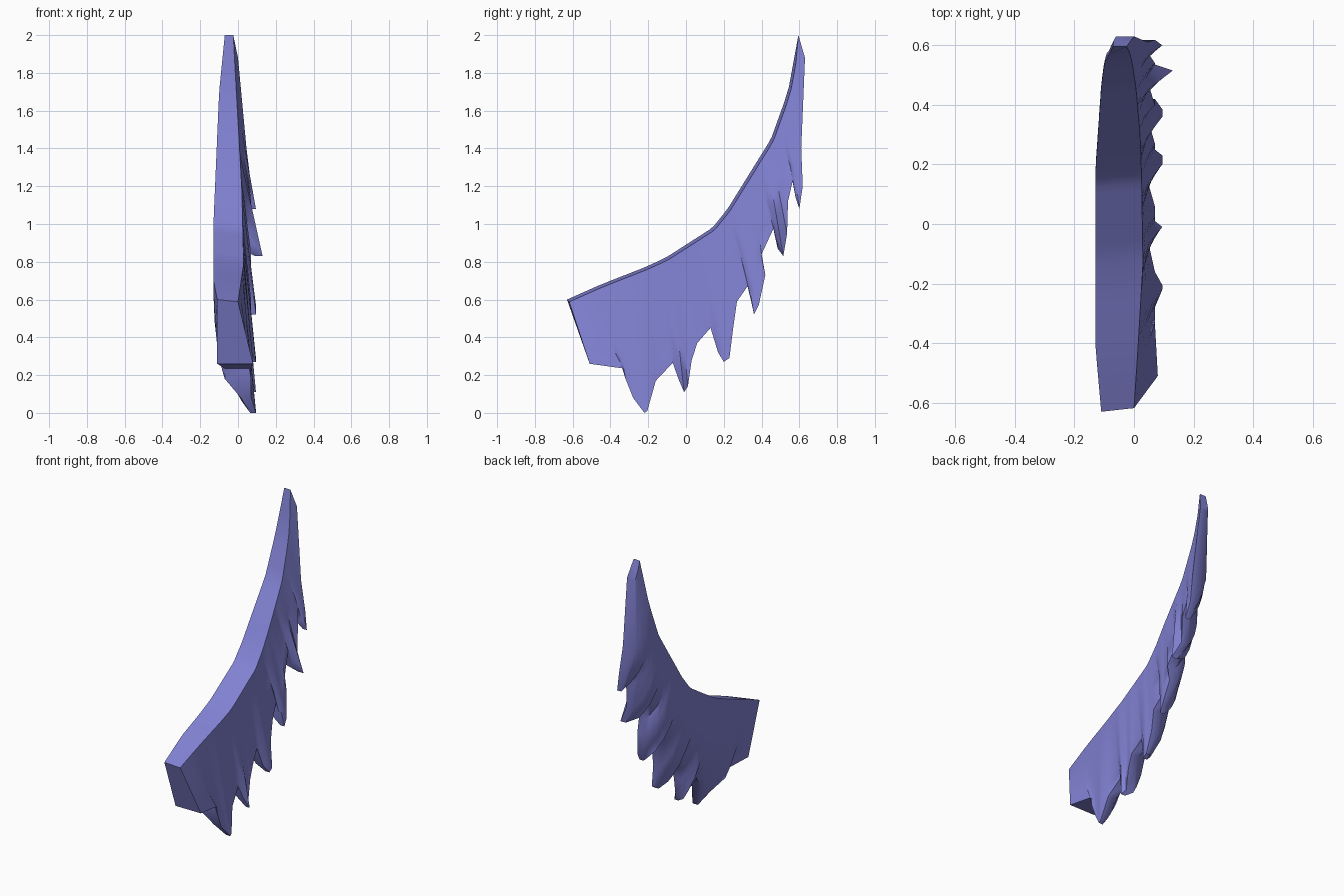
import bpy, bmesh, math

cube = bpy.data.objects.get("Cube")
if cube:
    bpy.data.objects.remove(cube, do_unlink=True)

# one flat colour
violet = bpy.data.materials.new("soft_violet")
violet.use_nodes = True
colour = (0.22, 0.22, 0.65, 1)
violet.diffuse_color = colour
violet.node_tree.nodes["Principled BSDF"].inputs["Base Color"].default_value = colour


def sample(curve, x):
    """Linear interpolation of a list of (x, value) pairs."""
    for (a, va), (b, vb) in zip(curve, curve[1:]):
        if x <= b:
            return va + (vb - va) * max(0, (x - a) / (b - a))
    return curve[-1][1]


# leading edge: y -> z, and its two x limits by height
leading = [(-.63, .6), (-.45, .68), (-.22, .77), (-.11, .82), (.14, .98),
           (.22, 1.08), (.45, 1.45), (.54, 1.7), (.595, 2)]
inner_x = [(.6, -.11), (.7, -.13), (1, -.13), (1.7, -.1), (2, -.07)]
outer_x = [(.6, 0), (.8, .03), (1.2, .02), (2, -.025)]

# trailing edge kinds: outer x, inner x
kinds = {"root": (.08, -.11), "thick": (.07, -.07), "notch": (.05, -.03),
         "edge": (.07, .015), "tip": (.095, .065), "far_tip": (.13, .09),
         "back": (.045, -.06), "end": (0, -.06)}

# trailing edge: kind, y, z in order from the front to the upper end
trailing = [
    ("root", -.51, .26), ("thick", -.33, .235),
    ("thick", -.32, .18), ("edge", -.28, .08), ("tip", -.22, 0), ("tip", -.205, .01),
    ("edge", -.16, .17), ("notch", -.07, .265),
    ("edge", -.04, .18), ("tip", -.01, .11), ("edge", .01, .14), ("edge", .03, .28),
    ("edge", .06, .37), ("notch", .13, .45),
    ("edge", .17, .32), ("tip", .2, .27), ("tip", .23, .29), ("edge", .25, .45),
    ("edge", .27, .59), ("notch", .34, .69),
    ("edge", .35, .57), ("tip", .36, .52), ("tip", .385, .57), ("edge", .42, .73),
    ("edge", .4, .84), ("notch", .465, .98),
    ("edge", .485, .87), ("far_tip", .515, .83), ("edge", .535, .95), ("edge", .54, .12 + 1),
    ("notch", .57, 1.25),
    ("edge", .58, 1.14), ("tip", .6, 1.08), ("edge", .618, 1.2), ("back", .61, 1.4),
    ("end", .63, 1.88)]

# where each rib starts on the leading edge, by trailing index
rib_start = [(0, -.63), (4, -.32), (9, -.1), (15, .1), (21, .25),
             (27, .41), (32, .52), (35, .595)]
steps = [0, .12, .35, .6, .78, .92, 1]

bm = bmesh.new()
rings = []
for i, (kind, by, bz) in enumerate(trailing):
    ty = sample(rib_start, i)
    tz = sample(leading, ty)
    out_low, in_low = kinds[kind]
    out_top, in_top = sample(outer_x, tz), sample(inner_x, tz)
    outer, inner = [], []
    for t in steps:
        # outer face slopes evenly, inner face stays full and closes near the rim
        y, z = ty + (by - ty) * t, tz + (bz - tz) * t
        drop = .012 * (1 - t) if i < len(trailing) - 1 else 0
        outer.append(bm.verts.new((out_top + (out_low - out_top) * t, y + drop, z - drop)))
        inner.append(bm.verts.new((in_top + (in_low - in_top) * t ** 3, y, z)))
    rings.append(outer + inner[::-1])

# skin the ribs and cap both ends
for a, b in zip(rings, rings[1:]):
    for j in range(len(a)):
        k = (j + 1) % len(a)
        bm.faces.new((a[j], a[k], b[k], b[j]))
bm.faces.new(rings[0])
bm.faces.new(rings[-1][::-1])
bmesh.ops.recalc_face_normals(bm, faces=bm.faces)

mesh = bpy.data.meshes.new("feathered_wing")
bm.to_mesh(mesh)
bm.free()
mesh.materials.append(violet)
wing = bpy.data.objects.new("feathered_wing", mesh)
bpy.context.collection.objects.link(wing)
bpy.ops.object.select_all(action="DESELECT")
wing.select_set(True)
bpy.context.view_layer.objects.active = wing
bpy.ops.object.shade_smooth_by_angle(angle=math.radians(48))
